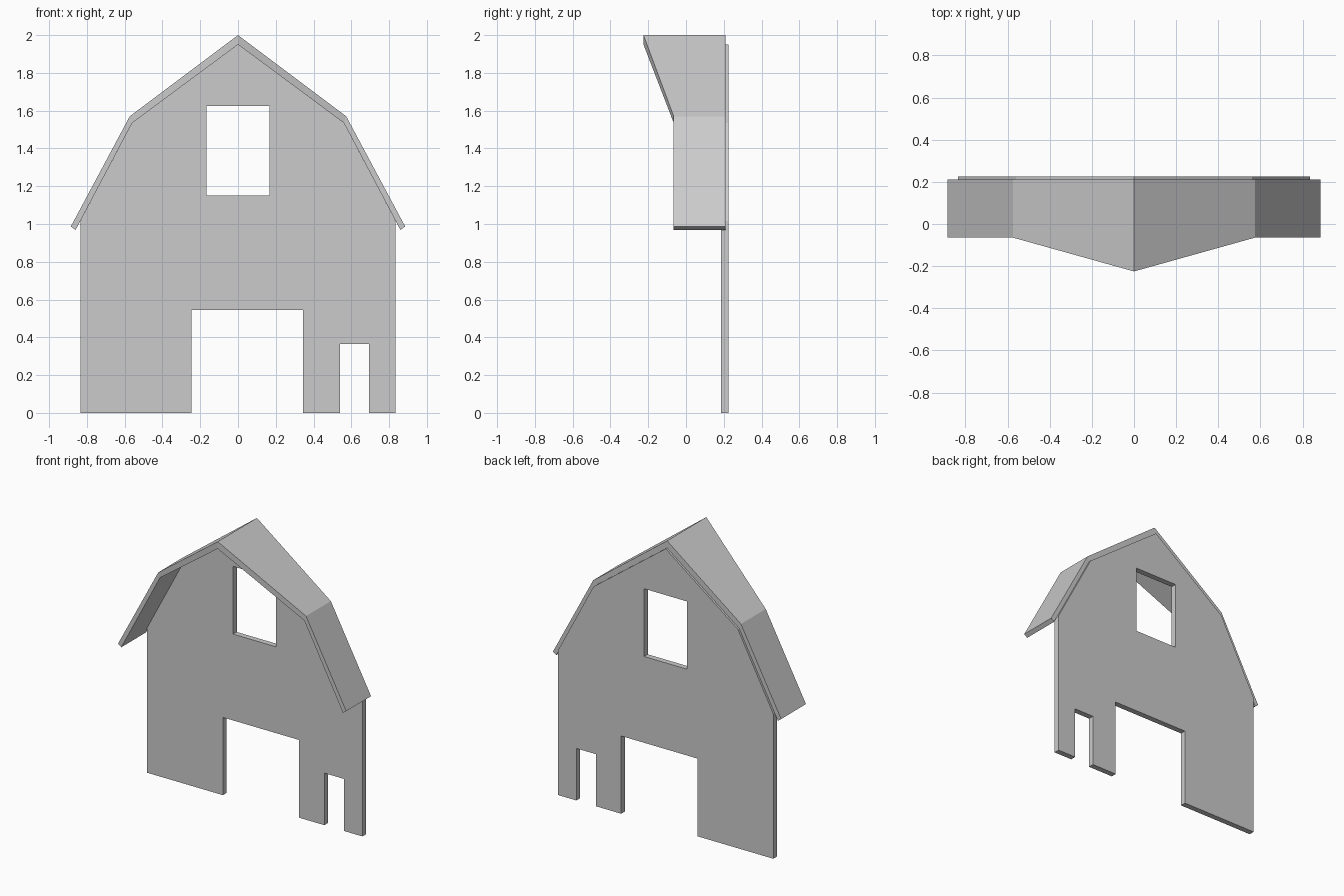
import bpy
import bmesh

cube = bpy.data.objects.get("Cube")
if cube:
    bpy.data.objects.remove(cube, do_unlink=True)

# One plain grey for the whole model
GREY = (0.6, 0.6, 0.6, 1)
grey = bpy.data.materials.new("plain grey")
grey.use_nodes = True
grey.diffuse_color = GREY
grey.node_tree.nodes["Principled BSDF"].inputs["Base Color"].default_value = GREY


def finish(bm, name):
    bmesh.ops.recalc_face_normals(bm, faces=bm.faces)
    mesh = bpy.data.meshes.new(name)
    bm.to_mesh(mesh)
    bm.free()
    mesh.materials.append(grey)
    obj = bpy.data.objects.new(name, mesh)
    bpy.context.collection.objects.link(obj)
    return obj


def mirrored(half):
    """Full left-to-right profile from its ridge-to-eave half."""
    return [(-x, z) for x, z in reversed(half[1:])] + half


def rectangle(x0, x1, z0, z1):
    return [(x0, z0), (x1, z0), (x1, z1), (x0, z1)]


def doorway(x0, x1, top):
    return [(x0, 0), (x0, top), (x1, top), (x1, 0)]


# Gable wall: outline notched by the doorways, with a window hole
WALL_FRONT, WALL_BACK = 0.185, 0.225
gable = mirrored([(0, 1.95), (0.56, 1.535), (0.835, 1.015)])
outline = [(-0.835, 0)] + doorway(-0.247, 0.345, 0.545) \
    + doorway(0.54, 0.693, 0.365) + [(0.835, 0)] + gable[::-1]
window = rectangle(-0.167, 0.167, 1.15, 1.625)

bm = bmesh.new()
edges = []
for loop in (outline, window):
    verts = [bm.verts.new((x, WALL_FRONT, z)) for x, z in loop]
    edges += [bm.edges.new((a, b)) for a, b in zip(verts, verts[1:] + verts[:1])]
bmesh.ops.triangle_fill(bm, edges=edges, use_beauty=True, use_dissolve=False)
solid = bmesh.ops.extrude_face_region(bm, geom=bm.faces[:], use_keep_orig=True)
moved = [g for g in solid["geom"] if isinstance(g, bmesh.types.BMVert)]
bmesh.ops.translate(bm, verts=moved, vec=(0, WALL_BACK - WALL_FRONT, 0))
finish(bm, "gable_wall")

# Gambrel roof: a bent slab whose front edge juts out towards the ridge
ROOF_BACK = 0.21
outer = mirrored([(0, 2), (0.573, 1.57), (0.885, 0.987)])
inner = mirrored([(0, 1.95), (0.56, 1.535), (0.86, 0.968)])
front = [-0.065, -0.065, -0.225, -0.065, -0.065]

bm = bmesh.new()
rings = []
for (ox, oz), (ix, iz), y in zip(outer, inner, front):
    corners = [(ox, y, oz), (ox, ROOF_BACK, oz), (ix, ROOF_BACK, iz), (ix, y, iz)]
    rings.append([bm.verts.new(c) for c in corners])
for a, b in zip(rings, rings[1:]):
    for i in range(4):
        j = (i + 1) % 4
        bm.faces.new((a[i], a[j], b[j], b[i]))
bm.faces.new(rings[0])
bm.faces.new(rings[-1])
finish(bm, "gambrel_roof")
